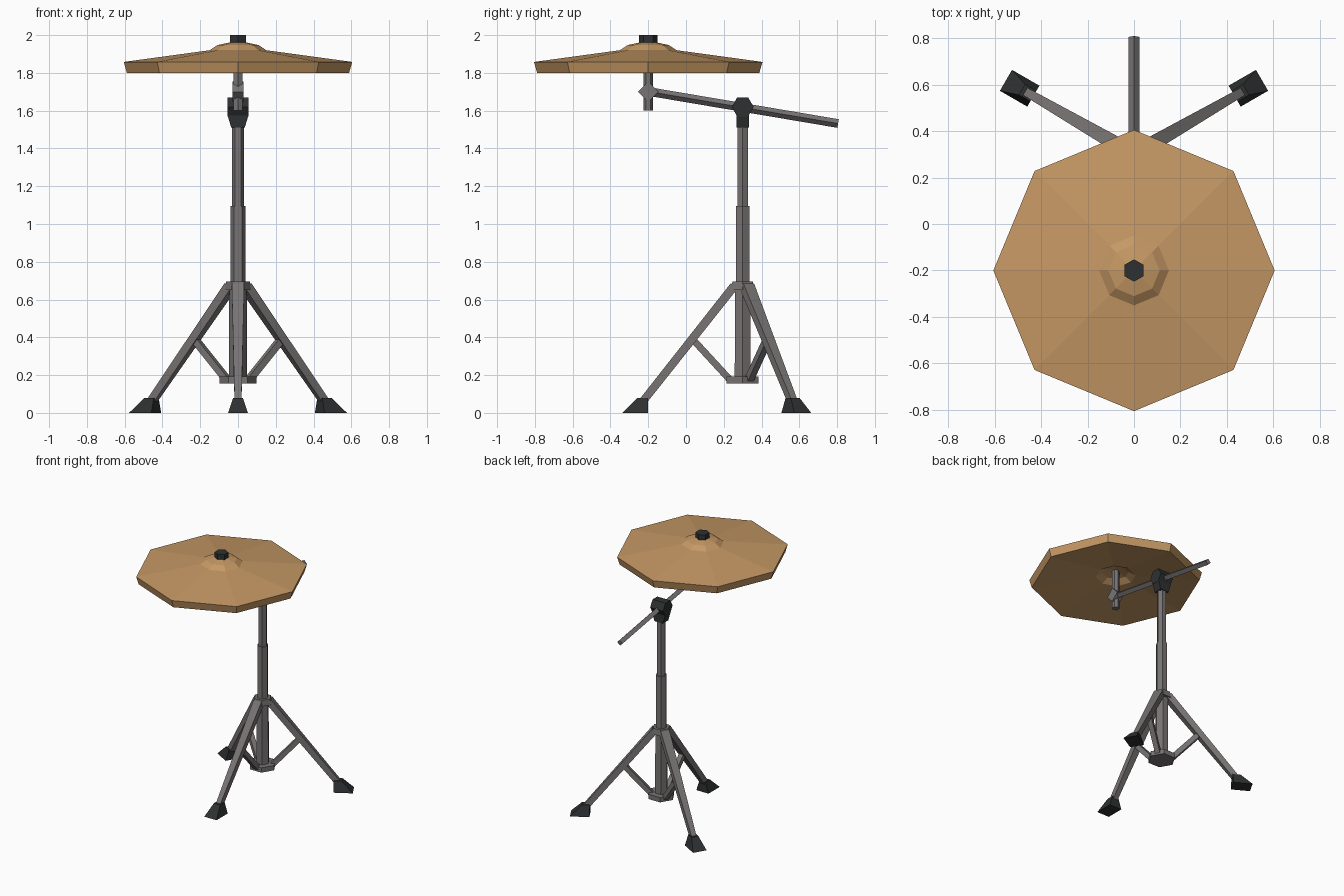
import bpy, bmesh, math
from mathutils import Vector, Matrix

if "Cube" in bpy.data.objects:
    bpy.data.objects.remove(bpy.data.objects["Cube"])


def material(name, rgb):
    m = bpy.data.materials.new(name)
    m.diffuse_color = (*rgb, 1)
    m.use_nodes = True
    m.node_tree.nodes["Principled BSDF"].inputs["Base Color"].default_value = m.diffuse_color
    return m


BRONZE = material("bronze", (0.56, 0.315, 0.128))
STEEL = material("grey steel", (0.19, 0.175, 0.175))
RUBBER = material("black rubber", (0.028, 0.03, 0.031))

STAND_Y, PLATE_Y = 0.30, -0.20


def finish(name, bm, mat):
    bmesh.ops.recalc_face_normals(bm, faces=bm.faces)
    me = bpy.data.meshes.new(name)
    bm.to_mesh(me)
    bm.free()
    me.materials.append(mat)
    ob = bpy.data.objects.new(name, me)
    bpy.context.collection.objects.link(ob)
    return ob


def loft(name, rings, mat):
    """Skin between matching rings of points and cap both ends."""
    bm = bmesh.new()
    vs = [[bm.verts.new(p) for p in r] for r in rings]
    n = len(vs[0])
    for a, b in zip(vs, vs[1:]):
        for i in range(n):
            j = (i + 1) % n
            bm.faces.new((a[i], a[j], b[j], b[i]))
    bm.faces.new(vs[0])
    bm.faces.new(vs[-1])
    return finish(name, bm, mat)


def ring(y, r, z, sides, turn=0.0):
    return [Vector((r * math.cos(turn + math.tau * i / sides),
                    y + r * math.sin(turn + math.tau * i / sides), z)) for i in range(sides)]


def post(name, y, profile, mat, sides=6, turn=0.0):
    return loft(name, [ring(y, r, z, sides, turn) for r, z in profile], mat)


def rect(c, u, v, w, h):
    return [c + u * w * a + v * h * b for a, b in ((1, 1), (-1, 1), (-1, -1), (1, -1))]


def beam(name, p, q, w0, w1, h0, h1, mat, side):
    """Tapered rectangular bar; side is the width direction."""
    up = side.cross(q - p).normalized()
    return loft(name, [rect(p, side, up, w0 / 2, h0 / 2), rect(q, side, up, w1 / 2, h1 / 2)], mat)


# cymbal: eight-sided hollow shell with a raised bell
post("cymbal", PLATE_Y, [(0.03, 1.90), (0.09, 1.89), (0.14, 1.862), (0.588, 1.80), (0.605, 1.858),
                         (0.15, 1.92), (0.11, 1.947), (0.04, 1.962)], BRONZE, 8)
post("cymbal_nut", PLATE_Y, [(0.048, 1.95), (0.048, 2.0)], RUBBER, 6, math.pi / 6)
post("cymbal_rod", PLATE_Y, [(0.026, 1.60), (0.026, 1.955)], STEEL, 6, math.pi / 6)


# joints: short prisms lying along x
def cross_prism(name, y, z, r, half, sides, mat):
    rings = [[Vector((x, p.x + y, p.y + z)) for p in ring(0, r, 0, sides)] for x in (-half, half)]
    return loft(name, rings, mat)


cross_prism("tilt_joint", PLATE_Y, 1.70, 0.054, 0.03, 4, STEEL)
cross_prism("boom_clamp", STAND_Y, 1.62, 0.058, 0.055, 6, RUBBER)
X, Y = Vector((1, 0, 0)), Vector((0, 1, 0))
loft("clamp_neck", [rect(Vector((0, STAND_Y, 1.51)), X, Y, 0.036, 0.033),
                    rect(Vector((0, STAND_Y, 1.575)), X, Y, 0.055, 0.033)], RUBBER)

# boom arm: square bar standing on its corner
p, q = Vector((0, -0.19, 1.70)), Vector((0, 0.805, 1.532))
up = X.cross(q - p).normalized()
loft("boom_arm", [[c + X * 0.023 * a + up * 0.023 * b for a, b in ((1, 0), (0, 1), (-1, 0), (0, -1))]
                  for c in (p, q)], STEEL)

# telescoping column
post("upper_tube", STAND_Y, [(0.033, 1.05), (0.033, 1.52)], STEEL)
post("middle_tube", STAND_Y, [(0.041, 0.60), (0.041, 1.095)], STEEL)
post("lower_tube", STAND_Y, [(0.049, 0.16), (0.046, 0.68)], STEEL)
post("leg_collar", STAND_Y, [(0.069, 0.65), (0.063, 0.695)], STEEL)
post("brace_hub", STAND_Y, [(0.098, 0.155), (0.098, 0.192)], STEEL)

# three legs with braces and feet
for i, name in enumerate(("front", "right", "left")):
    a = math.radians(-90 + 120 * i)
    out = Vector((math.cos(a), math.sin(a), 0))
    side = Vector((-out.y, out.x, 0))

    def at(r, z):
        return Vector((0, STAND_Y, z)) + out * r

    beam(name + "_leg", at(0.045, 0.672), at(0.537, 0.05), 0.066, 0.036, 0.046, 0.042, STEEL, side)
    beam(name + "_brace", at(0.265, 0.39), at(0.07, 0.178), 0.036, 0.036, 0.036, 0.036, STEEL, side)
    loft(name + "_foot", [rect(at(0.568, 0), side, out, 0.052, 0.068),
                          rect(at(0.528, 0.08), side, out, 0.026, 0.028)], RUBBER)
